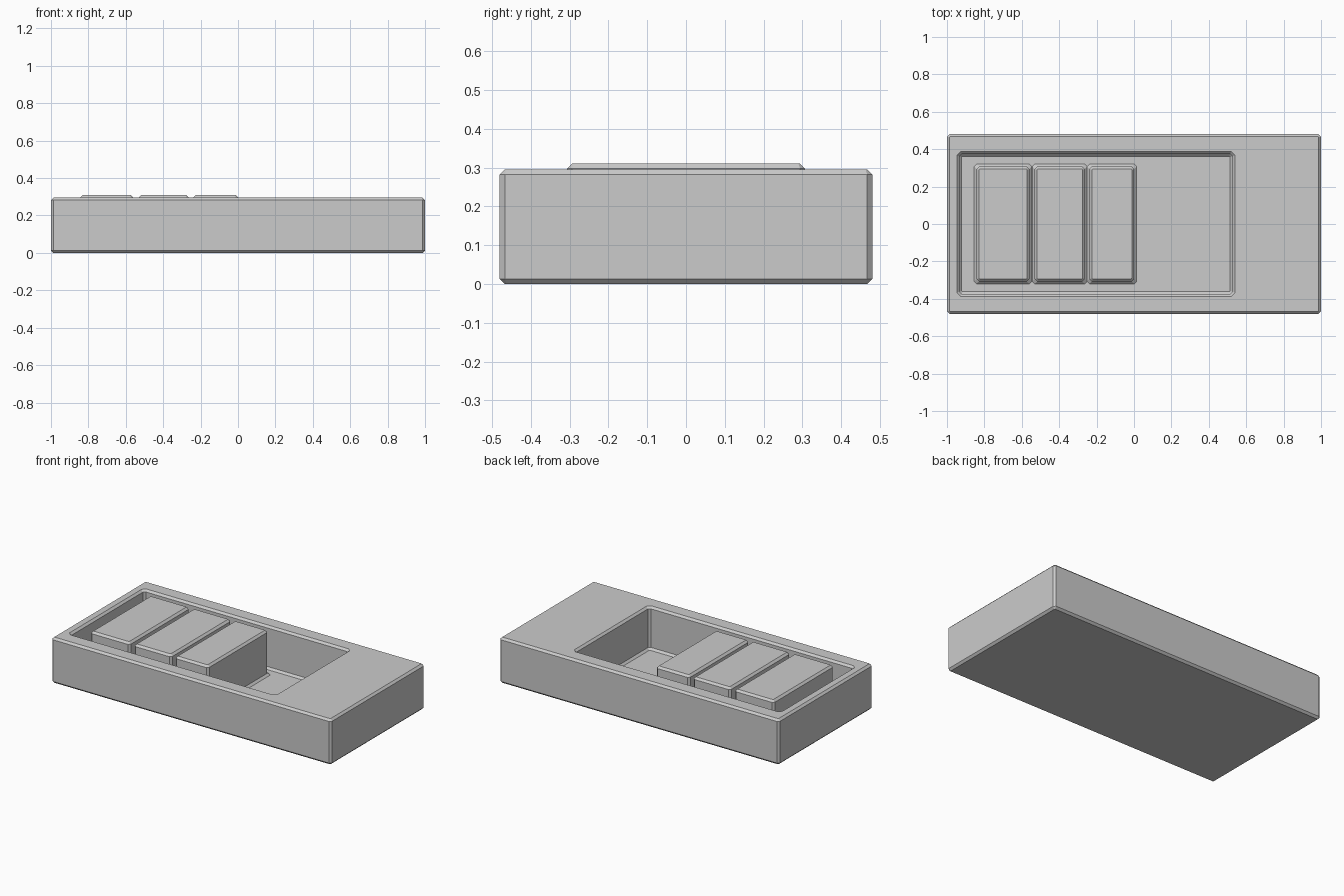
import bpy
import bmesh

if "Cube" in bpy.data.objects:
    bpy.data.objects.remove(bpy.data.objects["Cube"])

CHAMFER = 0.013
HEIGHT = 0.295
FLOOR = 0.02
BLOCK_TOP = 0.31

grey = bpy.data.materials.new("plain grey")
grey.use_nodes = True
colour = (0.6, 0.6, 0.6, 1)
grey.diffuse_color = colour
grey.node_tree.nodes["Principled BSDF"].inputs["Base Color"].default_value = colour


def ring(bm, rect, inset, z, corner=CHAMFER):
    """Rectangle with cut corners, shrunk by inset, at height z."""
    x0, x1, y0, y1 = rect
    x0, x1, y0, y1 = x0 + inset, x1 - inset, y0 + inset, y1 - inset
    c = corner
    points = [(x0 + c, y0), (x1 - c, y0), (x1, y0 + c), (x1, y1 - c),
              (x1 - c, y1), (x0 + c, y1), (x0, y1 - c), (x0, y0 + c)]
    return [bm.verts.new((x, y, z)) for x, y in points]


def loft(name, sections):
    """Join a series of rings and close both ends."""
    bm = bmesh.new()
    rings = [ring(bm, *section) for section in sections]
    for low, high in zip(rings, rings[1:]):
        for i in range(len(low)):
            j = (i + 1) % len(low)
            bm.faces.new((low[i], low[j], high[j], high[i]))
    bm.faces.new(rings[0][::-1])
    bm.faces.new(rings[-1])
    mesh = bpy.data.meshes.new(name)
    bm.to_mesh(mesh)
    bm.free()
    mesh.materials.append(grey)
    obj = bpy.data.objects.new(name, mesh)
    bpy.context.collection.objects.link(obj)
    return obj


# Tray: up the outside, over the rim, down the recess to its floor
outer = (-1, 1, -0.48, 0.48)
recess = (-0.947, 0.54, -0.388, 0.388)
loft("tray", [
    (outer, CHAMFER, 0, 0.004),
    (outer, 0, CHAMFER),
    (outer, 0, HEIGHT - CHAMFER),
    (outer, CHAMFER, HEIGHT, 0.004),
    (recess, 0, HEIGHT, 0.02),
    (recess, CHAMFER, HEIGHT - CHAMFER),
    (recess, CHAMFER, FLOOR + CHAMFER),
    (recess, 2 * CHAMFER, FLOOR, 0.004),
])

# Three raised blocks, flared where they meet the recess floor
for name, left, right in (("outer_block", -0.842, -0.56),
                          ("middle_block", -0.531, -0.263),
                          ("inner_block", -0.238, 0.001)):
    rect = (left, right, -0.307, 0.307)
    loft(name, [
        (rect, -CHAMFER, FLOOR),
        (rect, 0, FLOOR + CHAMFER),
        (rect, 0, BLOCK_TOP - CHAMFER),
        (rect, CHAMFER, BLOCK_TOP, 0.004),
    ])
